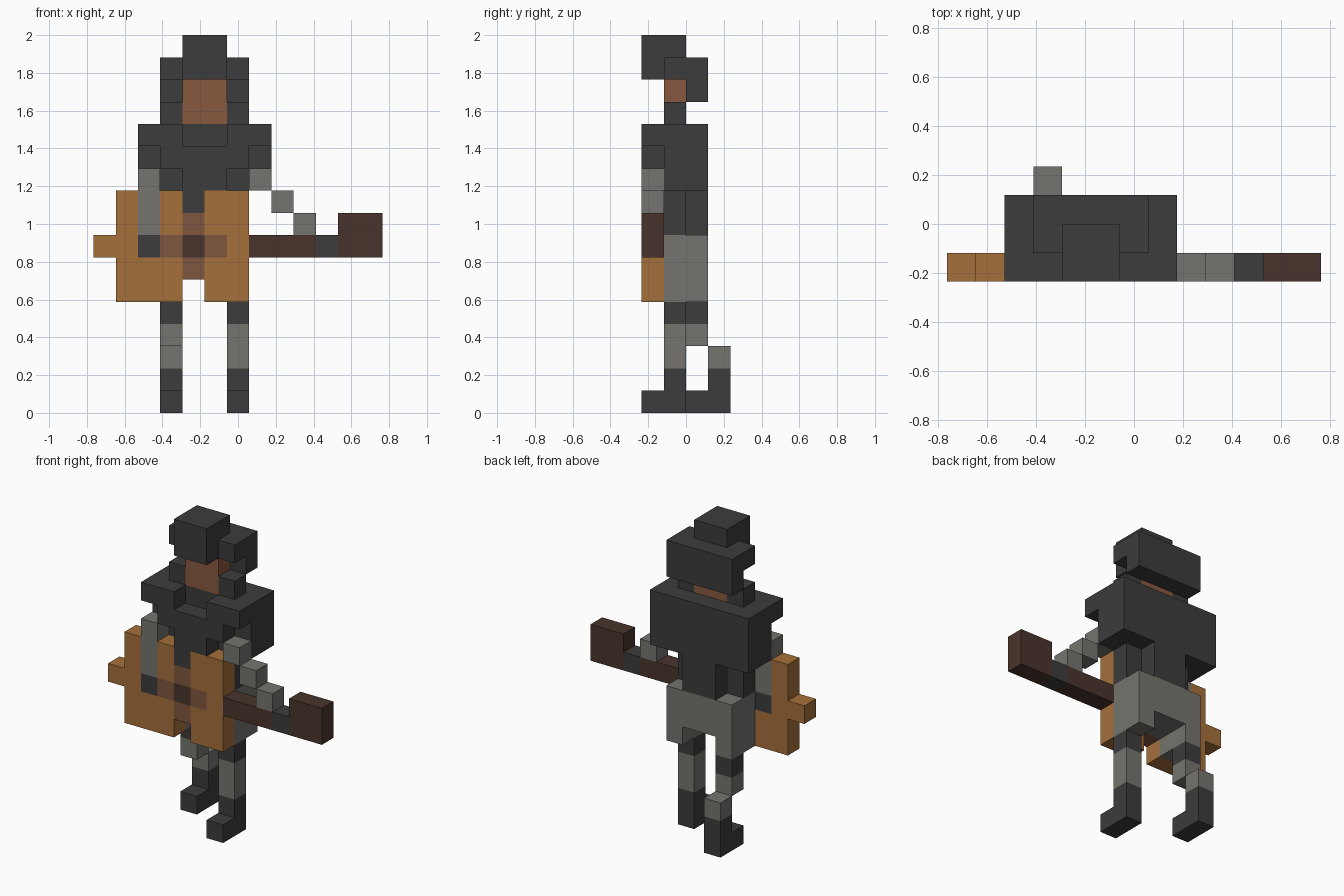
import bpy, bmesh
from mathutils import Vector

cube = bpy.data.objects.get("Cube")
if cube:
    bpy.data.objects.remove(cube, do_unlink=True)

U = 2 / 17                          # size of one block
ORIGIN = Vector((-6.5, -2.0, 0.0))  # block grid corner


def material(name, hex_code):
    rgb = [int(hex_code[i:i + 2], 16) / 255 for i in (0, 2, 4)]
    lin = [c / 12.92 if c <= 0.04045 else ((c + 0.055) / 1.055) ** 2.4 for c in rgb]
    m = bpy.data.materials.new(name)
    m.use_nodes = True
    m.diffuse_color = (*lin, 1)
    m.node_tree.nodes["Principled BSDF"].inputs["Base Color"].default_value = (*lin, 1)
    m.roughness = 0.9
    return m


BLACK = material("black_cloth", "3c3c3c")
GREY = material("grey_cloth", "75746f")
SKIN = material("brown_skin", "87593f")
WOOD = material("orange_wood", "a6703b")
ROSE = material("rosette_brown", "7f563f")
DARK = material("dark_wood", "49342c")

owner, parts = {}, {}


def part(name, mat, *boxes):
    """Claim blocks for a part; each box is x0, x1, y0, y1, z0, z1 in blocks."""
    parts[name] = mat
    for x0, x1, y0, y1, z0, z1 in boxes:
        for x in range(x0, x1):
            for y in range(y0, y1):
                for z in range(z0, z1):
                    owner[x, y, z] = name


# Legs: the left one stands straight, the right one is bent back
for side, x, thigh, shin in (("left", 6, 1, 1), ("right", 3, 2, 3)):
    part(side + "_shoe", BLACK, (x, x + 1, shin - 1, shin + 1, 0, 1),
         (x, x + 1, shin, shin + 1, 1, 2))
    part(side + "_lower_leg", GREY, (x, x + 1, shin, shin + 1, 2, 3),
         (x, x + 1, thigh, thigh + 1, 3, 4))
    part(side + "_knee_band", BLACK, (x, x + 1, thigh, thigh + 1, 4, 5))

# Trousers with an open crotch
part("trousers", GREY, (3, 7, 1, 3, 6, 8), (3, 4, 1, 3, 5, 6), (6, 7, 1, 3, 5, 6))

# Coat: waist, broad back, shoulders and tapering front
part("coat", BLACK,
     (3, 7, 1, 2, 8, 10), (4, 6, 2, 3, 8, 10),
     (2, 8, 1, 3, 10, 13),
     (2, 4, 0, 1, 12, 13), (6, 8, 0, 1, 12, 13),
     (3, 7, 0, 1, 11, 12), (4, 6, 0, 1, 10, 11), (4, 5, 0, 1, 9, 10))

# Head and hair
part("face", SKIN, (4, 6, 1, 2, 13, 15))
part("hair_locks", BLACK, (3, 4, 1, 2, 13, 14), (6, 7, 1, 2, 13, 14))
part("hair", BLACK, (3, 7, 2, 3, 14, 16), (3, 7, 1, 3, 15, 16), (4, 6, 0, 2, 15, 17))

# Guitar
part("guitar_body", WOOD, (1, 4, 0, 1, 5, 10), (5, 7, 0, 1, 5, 10), (0, 1, 0, 1, 7, 8))
part("guitar_rosette", ROSE, (3, 6, 0, 1, 7, 8), (4, 5, 0, 1, 6, 9))
part("guitar_sound_hole", DARK, (4, 5, 0, 1, 7, 8))
part("guitar_neck", DARK, (7, 11, 0, 1, 7, 8), (11, 13, 0, 1, 7, 9))

# Arms and hands
part("right_arm", GREY, (2, 3, 0, 1, 8, 11))
part("right_hand", BLACK, (2, 3, 0, 1, 7, 8))
part("left_arm", GREY, *[(7 + i, 8 + i, 0, 1, 10 - i, 11 - i) for i in range(3)])
part("left_hand", BLACK, (10, 11, 0, 1, 7, 8))


def build(name, mat):
    """Make one clean block mesh from the blocks of a part."""
    cells = {c for c, n in owner.items() if n == name}
    bm = bmesh.new()
    for cell in cells:
        centre = Vector(cell) + Vector((0.5, 0.5, 0.5))
        for axis in range(3):
            for s in (-1, 1):
                n = Vector((0, 0, 0))
                n[axis] = s
                if tuple(int(round(a + b)) for a, b in zip(cell, n)) in cells:
                    continue
                u = Vector((0, 0, 0))
                u[(axis + 1) % 3] = 0.5
                v = n.cross(u)
                mid = centre + n * 0.5
                corners = (mid - u - v, mid + u - v, mid + u + v, mid - u + v)
                bm.faces.new([bm.verts.new((c + ORIGIN) * U) for c in corners])
    bmesh.ops.remove_doubles(bm, verts=bm.verts, dist=1e-4)
    bmesh.ops.dissolve_limit(bm, angle_limit=0.01, verts=bm.verts, edges=bm.edges)
    mesh = bpy.data.meshes.new(name)
    bm.to_mesh(mesh)
    bm.free()
    mesh.materials.append(mat)
    bpy.context.collection.objects.link(bpy.data.objects.new(name, mesh))


for part_name, part_mat in parts.items():
    build(part_name, part_mat)
